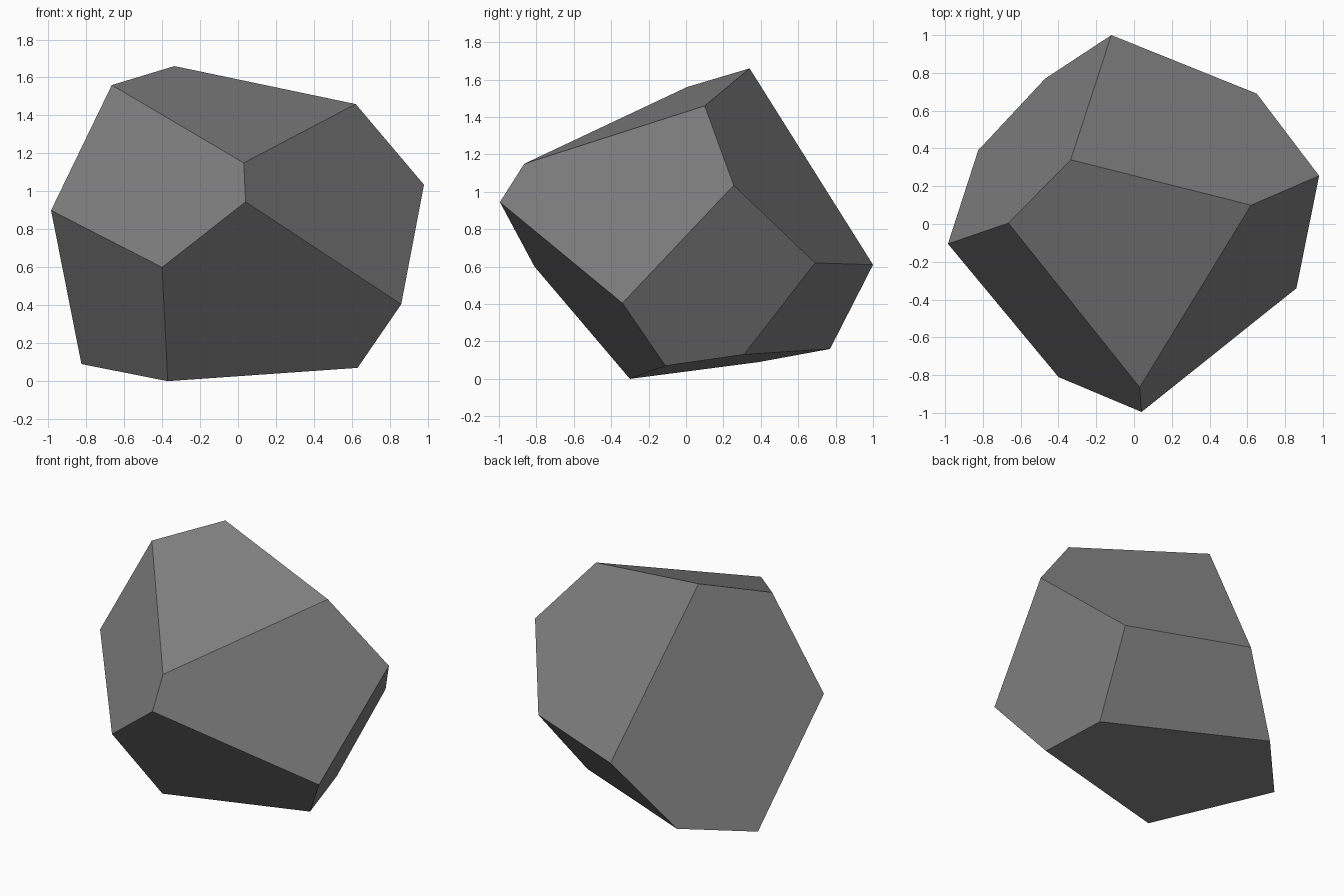
import bpy, bmesh, math

if "Cube" in bpy.data.objects:
    bpy.data.objects.remove(bpy.data.objects["Cube"])

# Corner points of the faceted stone, from the ground up
corners = [
    (-0.37, -0.30, 0.00), (0.63, -0.11, 0.07), (0.54, 0.31, 0.13),      # base
    (-0.47, 0.77, 0.16), (-0.825, 0.39, 0.09),
    (0.86, -0.34, 0.405), (-0.40, -0.81, 0.60), (-0.12, 1.00, 0.61),    # middle
    (0.65, 0.69, 0.62), (-0.985, -0.105, 0.90), (0.04, -0.995, 0.945),
    (0.98, 0.255, 1.035),
    (0.03, -0.865, 1.15), (0.62, 0.10, 1.46), (-0.665, 0.005, 1.56),    # crown
    (-0.335, 0.34, 1.66),
]

# Wrap the corners, then merge coplanar triangles into flat facets
bm = bmesh.new()
for c in corners:
    bm.verts.new(c)
bmesh.ops.convex_hull(bm, input=bm.verts[:])
bmesh.ops.dissolve_limit(bm, angle_limit=math.radians(6),
                         verts=bm.verts[:], edges=bm.edges[:])
bmesh.ops.recalc_face_normals(bm, faces=bm.faces[:])

mesh = bpy.data.meshes.new("faceted_stone")
bm.to_mesh(mesh)
bm.free()

# Single stone grey
grey = bpy.data.materials.new("stone grey")
grey.diffuse_color = (0.216, 0.216, 0.216, 1)
grey.use_nodes = True
grey.node_tree.nodes["Principled BSDF"].inputs["Base Color"].default_value = grey.diffuse_color
mesh.materials.append(grey)

stone = bpy.data.objects.new("faceted_stone", mesh)
bpy.context.collection.objects.link(stone)
